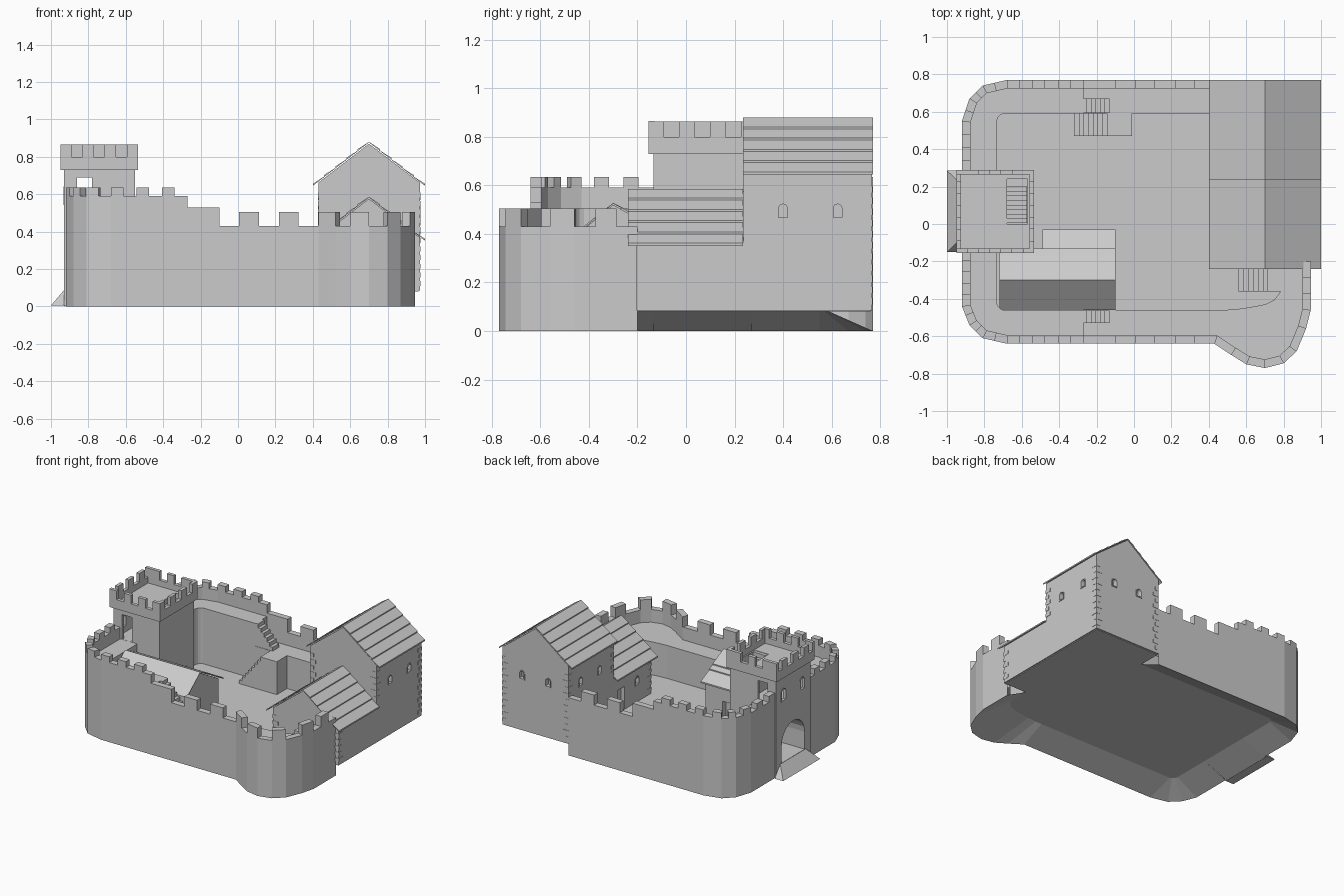
import bpy, bmesh, math
from mathutils import Vector

if "Cube" in bpy.data.objects:
    bpy.data.objects.remove(bpy.data.objects["Cube"])

stone = bpy.data.materials.new("stone_gray")
stone.diffuse_color = (0.6, 0.6, 0.6, 1)
stone.use_nodes = True
stone.node_tree.nodes["Principled BSDF"].inputs["Base Color"].default_value = stone.diffuse_color
FLOOR, LOW, HIGH = 0.085, 0.335, 0.505    # courtyard and the two wall-walk levels


def to_object(name, bm):
    me = bpy.data.meshes.new(name)
    bm.to_mesh(me)
    bm.free()
    me.materials.append(stone)
    ob = bpy.data.objects.new(name, me)
    bpy.context.collection.objects.link(ob)
    return ob


def box(x0, x1, y0, y1, z0, z1):
    return ([(x0, y0), (x1, y0), (x1, y1), (x0, y1)], 'Z', z0, z1)


def build(name, *parts, open_bottom=False):
    """Each part is (profile, axis, start, end), an extruded polygon."""
    bm = bmesh.new()
    put = {'X': lambda p, t: (t, p[0], p[1]), 'Y': lambda p, t: (p[0], t, p[1]),
           'Z': lambda p, t: (p[0], p[1], t)}
    for pts, axis, a, b in parts:
        lo = [bm.verts.new(put[axis](p, a)) for p in pts]
        hi = [bm.verts.new(put[axis](p, b)) for p in pts]
        n = len(pts)
        for i in range(n):
            j = (i + 1) % n
            bm.faces.new((lo[i], lo[j], hi[j], hi[i]))
        bm.faces.new(hi)
        if not open_bottom:
            bm.faces.new(lo[::-1])
    bmesh.ops.recalc_face_normals(bm, faces=bm.faces)
    return to_object(name, bm)


def cut(ob, *parts):
    """Subtract each part from ob and keep the baked result."""
    for part in parts:
        cutter = build("cutter", part)
        cutter.hide_render = True
        mod = ob.modifiers.new("cut", 'BOOLEAN')
        mod.operation, mod.solver, mod.object = 'DIFFERENCE', 'EXACT', cutter
        dg = bpy.context.evaluated_depsgraph_get()
        me = bpy.data.meshes.new_from_object(ob.evaluated_get(dg))
        ob.modifiers.clear()
        ob.data = me
        bpy.data.objects.remove(cutter)


def arch(c, w, z0, z1, n=8):
    r = w / 2
    return [(c - r, z0), (c + r, z0)] + [
        (c + r * math.cos(math.pi * i / n), z1 - r + r * math.sin(math.pi * i / n)) for i in range(n + 1)]


def window(wall, axis, face, out, c, z0, w=0.036, h=0.055):
    """Arched niche with a thin raised frame; out is the outward sign."""
    hole = (arch(c, w, z0, z0 + h), axis, face - out * 0.03, face + out * 0.03)
    frame = build("window_frame", (arch(c, w + 0.014, z0 - 0.007, z0 + h + 0.007),
                                   axis, face - out * 0.004, face + out * 0.003))
    cut(frame, hole)
    cut(wall, hole)


def boards(p0, p1, n, axis, a, b):
    """Lapped boards running down a roof slope from p0 to p1, with upright lips."""
    p0, p1, up = Vector(p0), Vector(p1), Vector((0, 1))
    out = []
    for i in range(n):
        s, e = p0.lerp(p1, i / n), p0.lerp(p1, (i + 1) / n)
        out.append(([s, e, e + up * 0.011, s + up * 0.003], axis, a, b))
    return out


def stairs(s0, s1, w0, w1, base, z0, z1, n, along_y=False):
    out, d = [], (s1 - s0) / n
    for i in range(n):
        a, b = sorted((s0 + i * d, s0 + (i + 1) * d))
        z = z0 + (z1 - z0) * (i + 1) / n
        out.append(box(w0, w1, a, b, base, z) if along_y else box(a, b, w0, w1, base, z))
    return out


def offset(path, dist):
    """Shift an open path to its left."""
    pts = [Vector(p) for p in path]
    out = []
    for i, p in enumerate(pts):
        a = (p - pts[i - 1]).normalized() if i else (pts[1] - p).normalized()
        b = (pts[i + 1] - p).normalized() if i < len(pts) - 1 else a
        t = (a + b).normalized()
        out.append(p + Vector((-t.y, t.x)) * dist / max(0.5, t.dot(a)))
    return out


def curtain_wall(name, path):
    """Outer wall skin with a crenellated parapet."""
    pts = [Vector(path[0])]
    for p, q in zip(path, path[1:]):
        p, q = Vector(p), Vector(q)
        n = max(1, round((q - p).length / (0.065 if (p.x + q.x) / 2 < -0.1 else 0.1)))
        pts += [p.lerp(q, (i + 1) / n) for i in range(n)]
    inner = offset(pts, 0.045)
    tops = []
    for i in range(len(pts) - 1):
        x = (pts[i].x + pts[i + 1].x) / 2
        if x < -0.27:
            tops.append(0.635 if i % 2 else 0.592)
        else:
            tops.append(0.53 if x < -0.1 else (0.505 if i % 2 else 0.43))
    bm = bmesh.new()
    quad = lambda *c: bm.faces.new([bm.verts.new((p.x, p.y, z)) for p, z in c])
    for i, h in enumerate(tops):
        a, b, c, d = pts[i], pts[i + 1], inner[i + 1], inner[i]
        quad((a, 0), (b, 0), (b, h), (a, h))
        quad((c, LOW - .01), (d, LOW - .01), (d, h), (c, h))
        quad((a, h), (b, h), (c, h), (d, h))
    for i, (p, q) in enumerate(zip([LOW - .01] + tops, tops + [LOW - .01])):
        o, n = pts[i], inner[i]
        if p > q:
            quad((o, q), (n, q), (n, p), (o, p))
        elif q > p:
            quad((n, p), (o, p), (o, q), (n, q))
    to_object(name, bm)


def skirt(name, outer, inner):
    """Sloping underside from the wall foot up to the courtyard floor."""
    bm = bmesh.new()
    lo = [bm.verts.new((p[0], p[1], 0)) for p in outer]
    hi = [bm.verts.new((p[0], p[1], FLOOR - .005)) for p in inner]
    for i in range(len(lo) - 1):
        bm.faces.new((lo[i + 1], lo[i], hi[i], hi[i + 1]))
    to_object(name, bm)


# Curtain walls, broken by the gate tower and the house
rear_high = [(-.27, .77), (-.68, .77), (-.81, .74), (-.88, .67), (-.92, .55), (-.92, .27)]
front_high = [(-.92, -.135), (-.92, -.44), (-.88, -.54), (-.81, -.61), (-.68, -.64), (-.27, -.64)]
bulge = [(.43, -.64), (.52, -.70), (.6, -.75), (.7, -.77), (.8, -.745), (.87, -.68),
         (.92, -.56), (.945, -.46), (.945, -.20)]
curtain_wall("rear_wall", [(.43, .77), (-.1, .77)] + rear_high)
curtain_wall("front_wall", front_high + [(-.1, -.64)] + bulge)

# Wall walks, courtyard floor and sloping underside
bulge_in = [(.43, -.46), (.48, -.46), (.55, -.455), (.62, -.445), (.70, -.43), (.75, -.405),
            (.785, -.36), (.785, -.3), (.785, -.20)]
rear_in = [(-.27, .59), (-.70, .59), (-.715, .582), (-.727, .57), (-.735, .55), (-.735, .27)]
front_in = [(-.735, -.135), (-.735, -.42), (-.727, -.44), (-.715, -.452), (-.70, -.46), (-.27, -.46)]


def walk(name, outer, inner, z):
    build(name, (offset(outer, .03) + [Vector(p) for p in inner[::-1]], 'Z', FLOOR - .005, z), open_bottom=True)


walk("rear_high_walk", rear_high, rear_in, HIGH)
walk("rear_low_walk", [(.43, .77), (-.27, .77)], [(.43, .59), (-.27, .59)], LOW)
walk("front_high_walk", front_high, front_in, HIGH)
walk("front_low_walk", [(-.27, -.64)] + bulge, [(-.27, -.46)] + bulge_in, LOW)
skirt("rear_underside", [(.43, .77)] + rear_high, [(.43, .59)] + rear_in)
skirt("front_underside", front_high + bulge, front_in + bulge_in)
build("courtyard_floor", (front_in[1:] + bulge_in + [(.965, -.20), (.965, .76), (.43, .76)]
                          + [(.43, .59)] + rear_in, 'Z', .08, .09))

# Stairs
build("rear_stair", *stairs(-.32, -.12, .47, .595, FLOOR, FLOOR, LOW, 8), box(-.12, -.01, .47, .595, FLOOR, LOW))
build("house_stair", *stairs(.56, .74, -.36, -.2, FLOOR, FLOOR, LOW, 7), box(.74, .79, -.36, -.2, FLOOR, LOW))
build("rear_walk_steps", *stairs(-.13, -.275, .593, .67, LOW - .01, LOW, HIGH, 6))
build("front_walk_steps", *stairs(-.13, -.275, -.53, -.463, LOW - .01, LOW, HIGH, 6))

# Gate tower: passage, guard room, side doors and roof hatch
hatch = box(-.68, -.57, .0, .24, .70, .77)
tower = build("tower_shaft", ([(-.93, 0), (-.735, .08), (-.55, .08), (-.55, .735), (-.93, .735)], 'Y', -.135, .27))
cut(tower, (arch(.068, .27, .09, .355, 10), 'X', -1.1, -.6), box(-.7, -.5, -.05, .186, .0901, .27),
    box(-.91, -.57, -.115, .25, HIGH, .715), box(-.86, -.78, -.3, .4, HIGH + .001, .69), hatch)
for y in (.18, -.04):
    window(tower, 'X', -.93, -1, y, .55, .045, .085)
crown = build("tower_crown", box(-.95, -.535, -.155, .29, .73, .80))
cut(crown, box(-.925, -.56, -.13, .265, .755, .9), hatch)
build("tower_stair", *stairs(.2, .005, -.678, -.572, HIGH - .01, HIGH, .755, 8, along_y=True))
# Opposite sides of the crown have staggered merlons
merlons, wx, wy = [], .415 / 7, .445 / 7
for i in range(7):
    x, y = -.95 + i * wx, -.155 + i * wy
    s, t = (-.155, -.56) if i % 2 == 0 else (.265, -.95)
    merlons += [box(x, x + wx, s, s + .025, .80, .865), box(t, t + .025, y, y + wy, .80, .8645)]
merlons += [box(-.95, -.95 + wx, .265, .29, .80, .865), box(-.535 - wx, -.535, .265, .29, .80, .865)]
build("tower_merlons", *merlons)

# Entrance ramp
bm = bmesh.new()
v = [bm.verts.new(c) for c in ((-1, -.15, .005), (-.93, -.15, .005), (-.93, .285, .005), (-1, .285, .005),
                               (-.93, -.08, .088), (-.93, .22, .088))]
bmesh.ops.convex_hull(bm, input=v)
to_object("gate_ramp", bm)

# House: tall block and low block with lapped board roofs
gable = lambda eave, peak: [(.43, FLOOR), (.973, FLOOR), (.973, eave), (.7, peak), (.43, eave)]
tall = build("tall_house", (gable(.662, .87), 'Y', .237, .767))
low = build("low_house", (gable(.368, .576), 'Y', -.205, .25))
for name, ridge, y0, y1 in (("tall_roof", .877, .235, .77), ("low_roof", .583, -.24, .235)):
    build(name, *[p for x in (.40, 1.0)
                  for p in boards((.7, ridge), (x, ridge - .232), 5, 'Y', y0, y1)])
for x, out in ((.973, 1), (.43, -1)):
    for y in (.40, .625):
        window(tall, 'X', x, out, y, .468)
for x in (.815, .6):
    window(tall, 'Y', .767, 1, x, .468)
window(low, 'X', .43, -1, -.04, .22)
cut(low, box(.40, .46, .11, .19, .0901, .26))

# Corner stones on the house
quoins = []
for x, sx in ((.973, -1), (.43, 1)):
    for y, sy, z0, z1 in ((.767, -1, .11, .64), (.237, 1, .40, .64), (-.205, 1, .11, .34)):
        for i in range(int((z1 - z0) / .046)):
            lx, ly = (.045, .028) if i % 2 else (.028, .045)
            xs, ys = sorted((x - sx * .002, x + sx * lx)), sorted((y - sy * .002, y + sy * ly))
            quoins.append(box(*xs, *ys, z0 + i * .046, z0 + i * .046 + .026))
build("house_quoins", *quoins)

# Shed against the front wall
shed = build("shed_walls", ([(-.455, FLOOR), (-.06, FLOOR), (-.06, .385), (-.3, .52), (-.455, .393)], 'X', -.47, -.12))
build("shed_back_walls", ([(-.455, FLOOR), (-.15, FLOOR), (-.15, .435), (-.3, .52), (-.455, .393)], 'X', -.70, -.47))
cut(shed, box(-.34, -.26, -.10, -.03, .0901, .27))
build("shed_roof", *boards((-.3, .525), (-.46, .39), 1, 'X', -.72, -.10),
      *boards((-.3, .525), (-.17, .454), 1, 'X', -.72, -.10),
      *boards((-.17, .454), (-.13, .431), 1, 'X', -.72, -.10),
      *boards((-.13, .431), (-.03, .375), 1, 'X', -.49, -.10))
